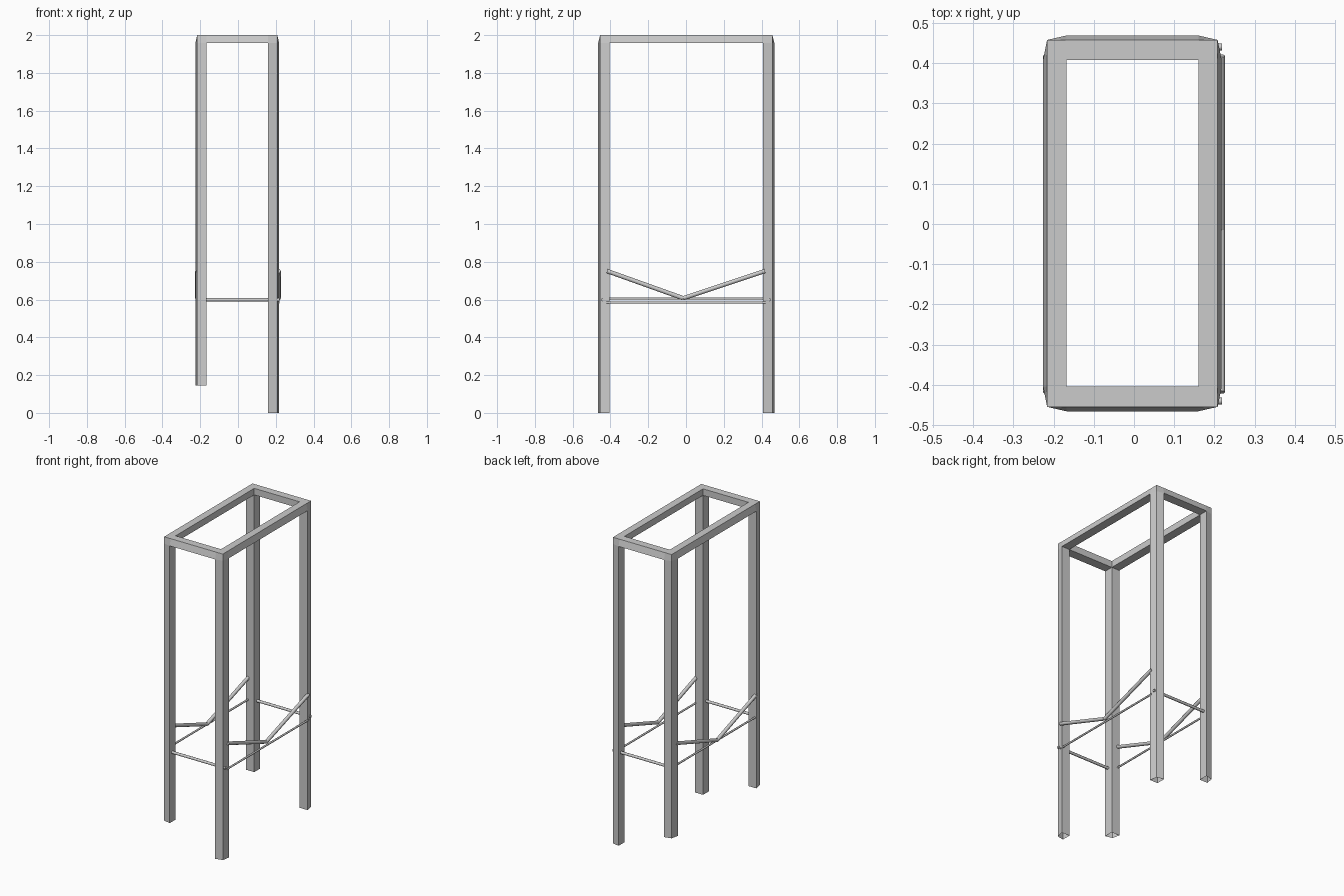
import bpy, bmesh
from mathutils import Vector

if "Cube" in bpy.data.objects:
    bpy.data.objects.remove(bpy.data.objects["Cube"])

CX, CY = -0.004, 0.0015          # frame centre
IX, TX, OX = 0.164, 0.212, 0.222  # inner, corner and bulged half widths in x
IY, TY, OY = 0.406, 0.456, 0.467  # the same in y
ZR, ZT = 1.957, 2.0               # rail underside and top


def finish(bm, name):
    bmesh.ops.remove_doubles(bm, verts=bm.verts, dist=0.0002)
    bmesh.ops.recalc_face_normals(bm, faces=bm.faces)
    me = bpy.data.meshes.new(name)
    bm.to_mesh(me)
    bm.free()
    ob = bpy.data.objects.new(name, me)
    bpy.context.collection.objects.link(ob)
    return ob


def face(bm, *pts):
    bm.faces.new([bm.verts.new((x + CX, y + CY, z)) for x, y, z in pts])


# Frame: four kite-section legs (open at the foot) joined by a top ring of rails
bm = bmesh.new()
for sx in (-1, 1):
    foot = 0.145 if sx < 0 else 0.0
    for sy in (-1, 1):
        def p(x, y, z):
            return (sx * x, sy * y, z)
        kite = [(TX, TY), (IX, OY), (IX, IY), (OX, IY)]
        for a, b in zip(kite, kite[1:] + kite[:1]):
            face(bm, p(*a, foot), p(*b, foot), p(*b, ZR), p(*a, ZR))
        # corner of the top ring
        face(bm, p(TX, TY, ZR), p(IX, OY, ZR), p(IX, TY, ZT), p(TX, TY, ZT))
        face(bm, p(TX, TY, ZR), p(OX, IY, ZR), p(TX, IY, ZT), p(TX, TY, ZT))
        face(bm, p(TX, TY, ZT), p(IX, TY, ZT), p(IX, IY, ZT), p(TX, IY, ZT))
for s in (-1, 1):
    # rails along x, then rails along y
    sec = [(TY, ZT), (OY, ZR), (IY, ZR), (IY, ZT)]
    for a, b in zip(sec, sec[1:] + sec[:1]):
        face(bm, (-IX, s * a[0], a[1]), (IX, s * a[0], a[1]),
             (IX, s * b[0], b[1]), (-IX, s * b[0], b[1]))
    sec = [(TX, ZT), (OX, ZR), (IX, ZR), (IX, ZT)]
    for a, b in zip(sec, sec[1:] + sec[:1]):
        face(bm, (s * a[0], -IY, a[1]), (s * a[0], IY, a[1]),
             (s * b[0], IY, b[1]), (s * b[0], -IY, b[1]))
finish(bm, "frame")


def rod(name, a, b, r, sides=8):
    a, b = Vector(a), Vector(b)
    bm = bmesh.new()
    bmesh.ops.create_cone(bm, cap_ends=True, segments=sides, radius1=r,
                          radius2=r, depth=(b - a).length)
    rot = (b - a).to_track_quat('Z', 'Y')
    for v in bm.verts:
        v.co = rot @ v.co + (a + b) / 2
    ob = finish(bm, name)
    for f in ob.data.polygons:
        f.use_smooth = len(f.vertices) == 4
    return ob


# Short rods between the leg pairs
rod("front_cross_rod", (-0.2, -0.44, 0.599), (0.219, -0.44, 0.599), 0.009)
rod("back_cross_rod", (-0.2, 0.44, 0.599), (0.219, 0.44, 0.599), 0.009)

# Long rods and V braces on both long sides
for side, x, z in (("left", -0.215, 0.606), ("right", 0.215, 0.584)):
    rod(side + "_long_rod", (x, -0.42, z), (x, 0.42, z), 0.006)
    for end, y in (("front", -0.418), ("back", 0.418)):
        rod(f"{side}_{end}_brace", (x, -0.015, 0.607), (x, y, 0.751), 0.0115)
